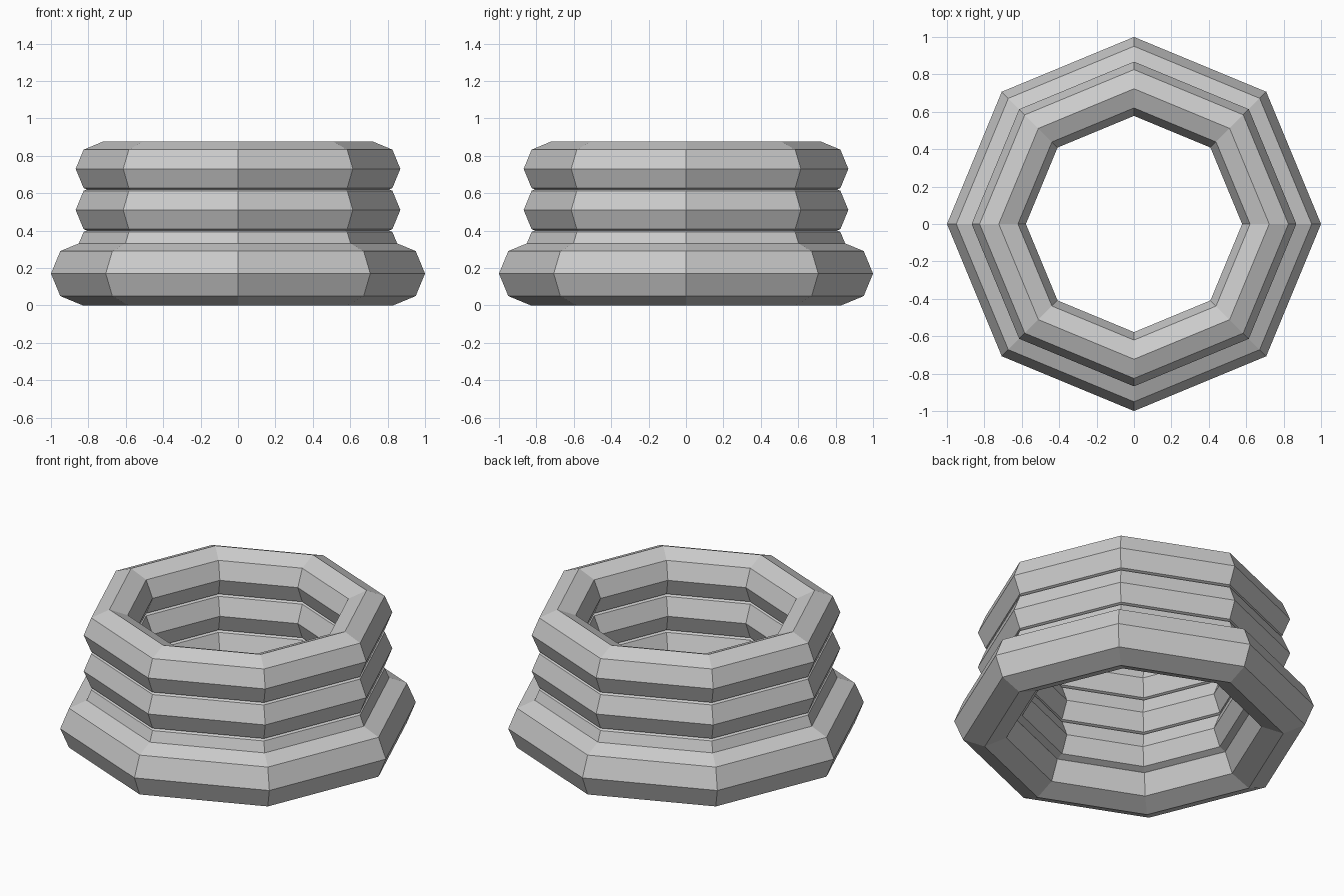
import bpy

if "Cube" in bpy.data.objects:
    bpy.data.objects.remove(bpy.data.objects["Cube"])


def ring(name, major, minor, z):
    """Low-poly octagonal torus lying flat at height z."""
    bpy.ops.mesh.primitive_torus_add(
        major_segments=8, minor_segments=8,
        major_radius=major, minor_radius=minor, location=(0, 0, z))
    obj = bpy.context.object
    obj.name = name
    bpy.ops.object.shade_flat()
    return obj


# Wide base ring
ring("base_ring", 0.83, 0.17, 0.17)

# Three equal rings stacked above, the lowest sunk into the base
for i, name in enumerate(("lower_ring", "middle_ring", "top_ring")):
    ring(name, 0.723, 0.145, 0.29 + 0.22 * i)
